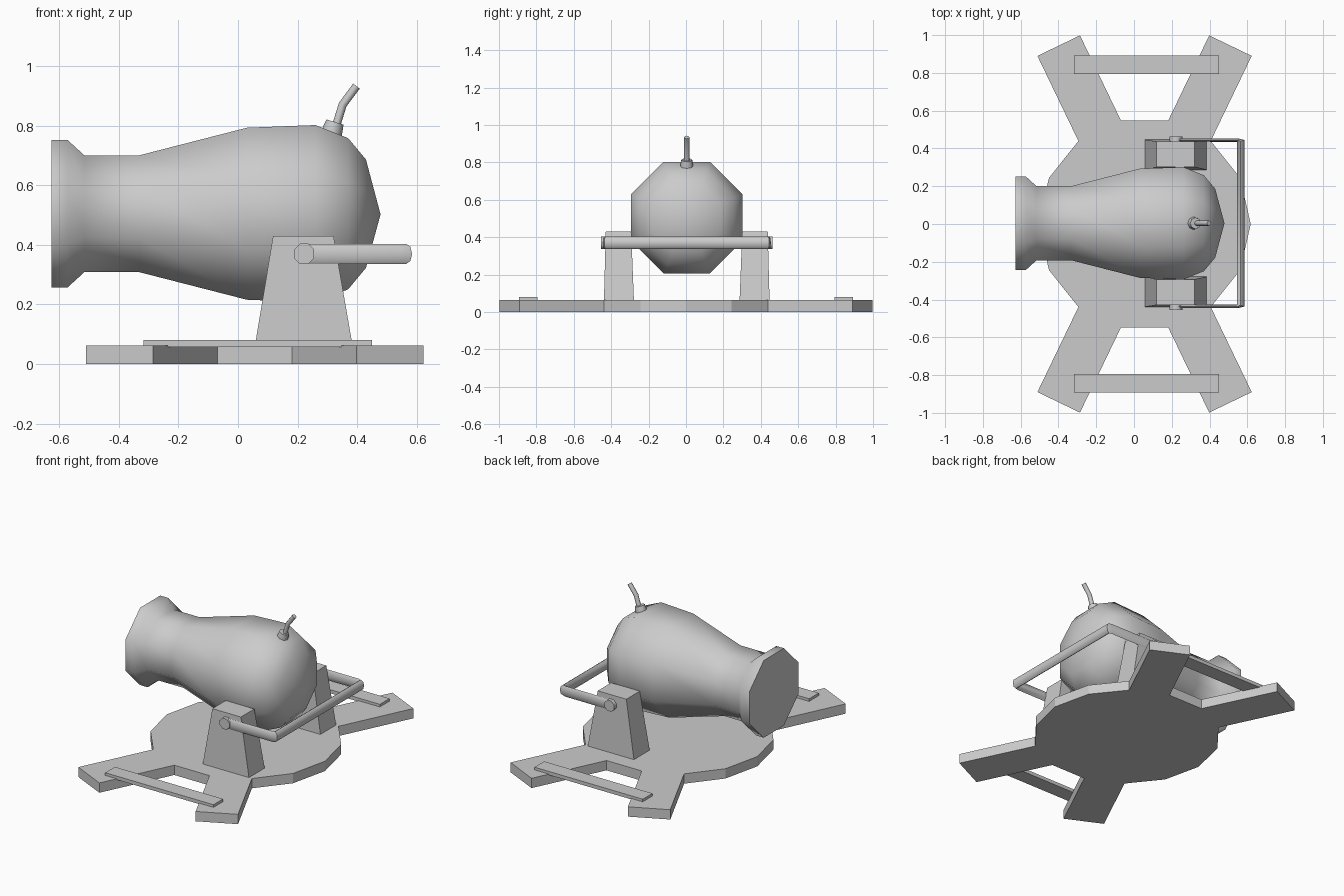
import bpy, bmesh
from math import sin, cos, pi, radians, atan2
from mathutils import Vector

if "Cube" in bpy.data.objects:
    bpy.data.objects.remove(bpy.data.objects["Cube"])

CY = 0.004  # side-to-side centre of the gun and its supports


def finish(name, bm, smooth=None):
    bmesh.ops.recalc_face_normals(bm, faces=bm.faces)
    me = bpy.data.meshes.new(name)
    bm.to_mesh(me)
    bm.free()
    ob = bpy.data.objects.new(name, me)
    bpy.context.collection.objects.link(ob)
    if smooth:
        bpy.ops.object.select_all(action='DESELECT')
        ob.select_set(True)
        bpy.context.view_layer.objects.active = ob
        bpy.ops.object.shade_smooth_by_angle(angle=radians(smooth))
    return ob


def loft(name, rings, smooth=None):
    """Skin a list of equal-length point rings and cap both ends."""
    bm = bmesh.new()
    vs = [[bm.verts.new(p) for p in r] for r in rings]
    n = len(vs[0])
    for a, b in zip(vs, vs[1:]):
        for i in range(n):
            j = (i + 1) % n
            bm.faces.new((a[i], a[j], b[j], b[i]))
    bm.faces.new(vs[0])
    bm.faces.new(vs[-1])
    bmesh.ops.remove_doubles(bm, verts=bm.verts, dist=1e-5)
    return finish(name, bm, smooth)


def rect(x0, x1, y0, y1, z):
    return [(x0, y0, z), (x1, y0, z), (x1, y1, z), (x0, y1, z)]


def tube(name, path, radii, sides=8):
    """Round tube along a path lying in the x-z plane."""
    pts = [Vector(p) for p in path]
    rings = []
    for i, p in enumerate(pts):
        t = (pts[min(i + 1, len(pts) - 1)] - pts[max(i - 1, 0)]).normalized()
        u, v = Vector((0, 1, 0)), t.cross(Vector((0, 1, 0)))
        rings.append([p + radii[i] * (u * cos(a) + v * sin(a))
                      for a in (2 * pi * k / sides for k in range(sides))])
    return loft(name, rings, 50)


# Base plate: 14-sided disc with four edges pulled out into legs
bm = bmesh.new()
R, CX = 0.562, 0.056
ring = [bm.verts.new((CX + R * cos(2 * pi * k / 14), R * sin(2 * pi * k / 14), 0))
        for k in range(14)]
bm.faces.new(ring)
for k in (2, 4, 9, 11):
    a = 2 * pi * (k + 0.5) / 14
    d = Vector((cos(a), sin(a), 0)) * 0.5
    p, q = ring[k], ring[(k + 1) % 14]
    bm.faces.new((p, bm.verts.new(p.co + d), bm.verts.new(q.co + d), q))
top = bmesh.ops.extrude_face_region(bm, geom=bm.faces[:])['geom']
bmesh.ops.translate(bm, vec=(0, 0, 0.063),
                    verts=[g for g in top if isinstance(g, bmesh.types.BMVert)])
finish("base_plate", bm)

# Barrel: eight-sided revolved profile (x, flat-to-centre distance)
profile = [(-0.627, 0.248), (-0.573, 0.248), (-0.516, 0.196), (-0.333, 0.196),
           (0.03, 0.289), (0.26, 0.298), (0.37, 0.254), (0.43, 0.182)]
bm = bmesh.new()
rows = []
for x, r in profile:
    c = r / cos(pi / 8)
    rows.append([bm.verts.new((x, CY + c * cos(a), 0.505 + c * sin(a)))
                 for a in ((k + 0.5) * pi / 4 for k in range(8))])
tip = bm.verts.new((0.479, CY, 0.503))
for k in range(8):
    j = (k + 1) % 8
    for a, b in zip(rows, rows[1:]):
        bm.faces.new((a[k], a[j], b[j], b[k]))
    bm.faces.new((rows[-1][k], rows[-1][j], tip))
bm.faces.new(rows[0])
finish("barrel", bm, 50)

# Paired parts on each side
for s, side in ((-1, "front"), (1, "back")):
    # Tapered support block
    loft(side + "_support", [
        rect(0.055, 0.387, CY + s * 0.282, CY + s * 0.443, 0.05),
        rect(0.118, 0.321, CY + s * 0.297, CY + s * 0.433, 0.431)])
    # Flat cross rail over the legs
    yc = s * 0.844
    loft(side + "_rail", [rect(-0.318, 0.451, yc - 0.049, yc + 0.049, z)
                          for z in (0.057, 0.08)])
    # Pivot pin
    loft(side + "_pivot_pin", [
        [(0.222 + 0.037 * cos(k * pi / 4 + pi / 8), CY + s * y,
          0.37 + 0.037 * sin(k * pi / 4 + pi / 8)) for k in range(8)]
        for y in (0.29, 0.458)], 50)

# U-shaped handle: (x, y, section half-width along x, along y)
half = [(0.222, 0.441, 0, 0.009), (0.548, 0.440, 0.004, 0.009),
        (0.565, 0.434, 0.020, 0.007)]
stations = ([(x, -y, dx, -dy) for x, y, dx, dy in half]
            + [(x, y, dx, dy) for x, y, dx, dy in reversed(half)])
rings = []
for x, y, dx, dy in stations:
    rings.append([(x + dx * cos(a), CY + y + dy * cos(a), 0.37 + 0.034 * sin(a))
                  for a in (2 * pi * k / 8 for k in range(8))])
loft("handle", rings, 50)

# Fuse collar and bent fuse
tube("fuse_collar", [(0.311, CY, 0.76), (0.318, CY, 0.787), (0.326, CY, 0.813)],
     [0.035, 0.034, 0.030])
tube("fuse", [(0.328, CY, 0.795), (0.352, CY, 0.872), (0.398, CY, 0.934)],
     [0.014, 0.014, 0.014])
